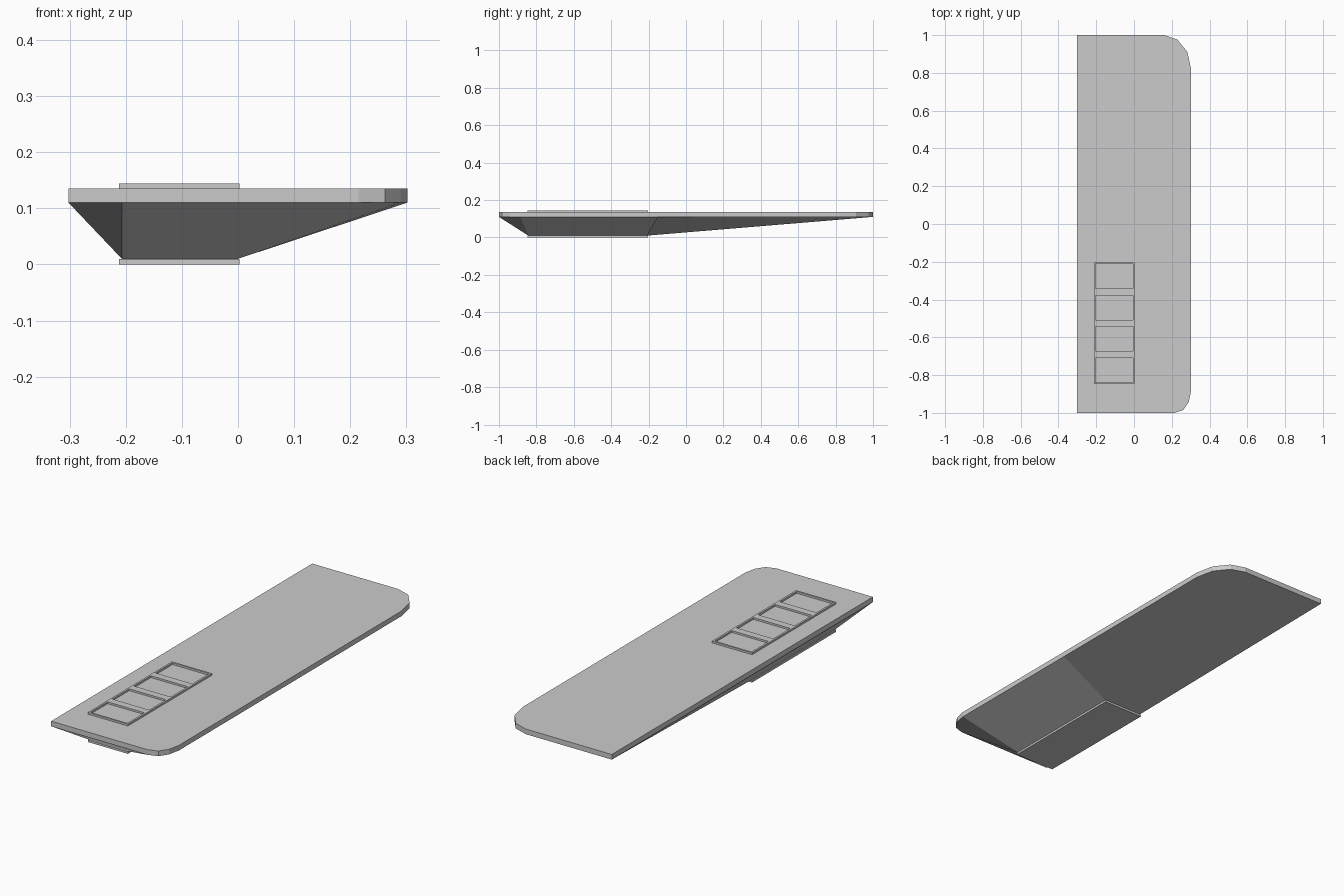
import bpy, bmesh

if "Cube" in bpy.data.objects:
    bpy.data.objects.remove(bpy.data.objects["Cube"])

# Plan outline of the board, counter-clockwise, with two rounded right corners
OUTLINE = [(-0.302, -1), (-0.207, -1), (0.215, -1), (0.262, -0.984), (0.29, -0.942),
           (0.302, -0.885), (0.302, -0.15), (0.302, 0.82), (0.283, 0.91),
           (0.23, 0.976), (0.16, 1), (-0.302, 1)]
Z_LOW, Z_HIGH = 0.11, 0.135
X0, X1, Y0, Y1 = -0.212, 0.003, -0.848, -0.203   # footprint of plate and frame


def finish(name, bm):
    bmesh.ops.recalc_face_normals(bm, faces=bm.faces)
    mesh = bpy.data.meshes.new(name)
    bm.to_mesh(mesh)
    bm.free()
    obj = bpy.data.objects.new(name, mesh)
    bpy.context.collection.objects.link(obj)
    return obj


def add_box(bm, x0, x1, y0, y1, z0, z1):
    verts = bmesh.ops.create_cube(bm, size=1)["verts"]
    for v in verts:
        v.co.x = x1 if v.co.x > 0 else x0
        v.co.y = y1 if v.co.y > 0 else y0
        v.co.z = z1 if v.co.z > 0 else z0


# Board with tapered underside
bm = bmesh.new()
top = [bm.verts.new((x, y, Z_HIGH)) for x, y in OUTLINE]
low = [bm.verts.new((x, y, Z_LOW)) for x, y in OUTLINE]
a, b, c, d = [bm.verts.new((x, y, 0.01)) for x, y in
              ((-0.207, -0.843), (0, -0.843), (0, -0.207), (-0.207, -0.207))]
bm.faces.new(top)
n = len(OUTLINE)
for i in range(n):
    j = (i + 1) % n
    bm.faces.new((low[i], low[j], top[j], top[i]))
bm.faces.new((a, b, c, d))
bm.faces.new([a, low[1]] + low[2:6] + [b])        # front slope
bm.faces.new([b, low[5], low[6], c])              # right slope
bm.faces.new([c] + low[6:12] + [d])               # long rear slope
bm.faces.new([d, low[11], low[0], low[1], a])     # left slope
finish("board", bm)

# Base plate under the taper
bm = bmesh.new()
add_box(bm, X0, X1, Y0, Y1, 0, 0.01)
finish("base_plate", bm)

# Raised frame with four windows
bm = bmesh.new()
RIM, WINDOW, COUNT = 0.009, 0.13, 4
zs = (Z_HIGH, 0.144)
for x0, x1 in ((X0, X0 + RIM), (X1 - RIM, X1)):
    add_box(bm, x0, x1, Y0, Y1, *zs)
gap = (Y1 - Y0 - 2 * RIM - COUNT * WINDOW) / (COUNT - 1)
y = Y0
for i in range(COUNT + 1):
    width = RIM if i in (0, COUNT) else gap
    add_box(bm, X0 + RIM, X1 - RIM, y, y + width, *zs)
    y += width + WINDOW
finish("window_frame", bm)
